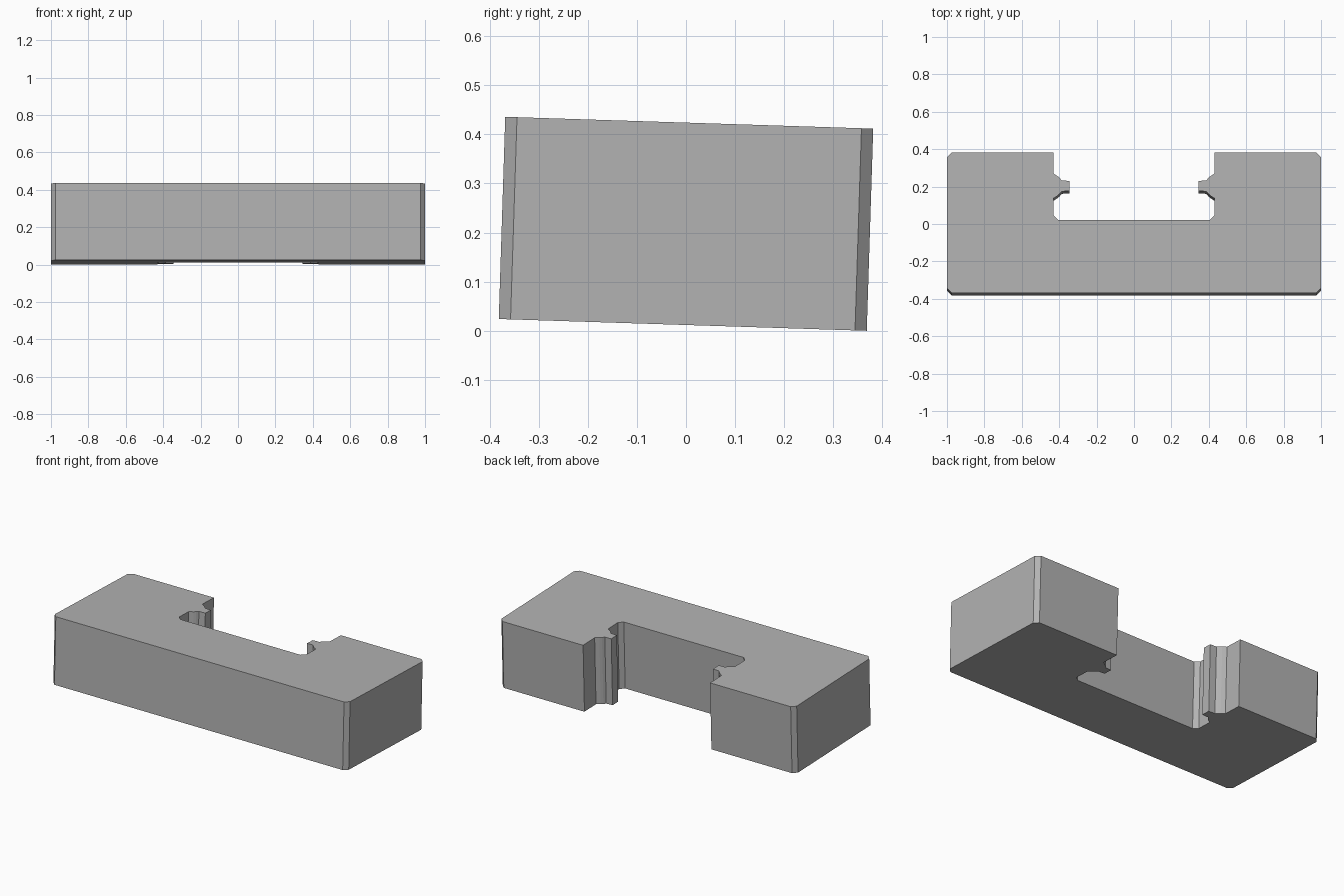
import bpy
import bmesh
from math import atan2
from mathutils import Matrix

cube = bpy.data.objects.get("Cube")
if cube:
    bpy.data.objects.remove(cube, do_unlink=True)

W, D, H = 1.0, 0.375, 0.412      # half width, half depth, height
CHAMFER = 0.024
TILT = atan2(-0.024, 0.75)
NOTCH_W, NOTCH_Y, NUB_Y = 0.43, 0.015, 0.197

# Flat grey material
grey = bpy.data.materials.new("plain grey")
grey.use_nodes = True
color = (0.45, 0.45, 0.45, 1)
grey.diffuse_color = color
grey.node_tree.nodes["Principled BSDF"].inputs["Base Color"].default_value = color

# Rounded shoulder and square tip of the clip, mirrored about its middle
clip = [(NOTCH_W, 0.066), (0.408, 0.052), (0.397, 0.042), (0.387, 0.029), (0.345, 0.027)]
nub = [(x, NUB_Y - y) for x, y in clip] + [(x, NUB_Y + y) for x, y in reversed(clip)]

# Right half of the outline, from the front edge round to the notch floor
half = [(W - CHAMFER, -D), (W, -D + CHAMFER), (W, D - CHAMFER), (W - CHAMFER, D), (NOTCH_W, D)]
half += list(reversed(nub))
half += [(NOTCH_W, NOTCH_Y + CHAMFER), (NOTCH_W - CHAMFER, NOTCH_Y)]
outline = half + [(-x, y) for x, y in reversed(half)]

# Extrude the outline into a block, then lean it slightly
bm = bmesh.new()
base = bm.faces.new([bm.verts.new((x, y, -H / 2)) for x, y in outline])
top = bmesh.ops.extrude_face_region(bm, geom=[base], use_keep_orig=True)["geom"]
bmesh.ops.translate(bm, vec=(0, 0, H),
                    verts=[v for v in top if isinstance(v, bmesh.types.BMVert)])
bmesh.ops.recalc_face_normals(bm, faces=bm.faces)
bm.transform(Matrix.Rotation(TILT, 4, "X"))
lowest = min(v.co.z for v in bm.verts)
bmesh.ops.translate(bm, vec=(0, 0, -lowest), verts=bm.verts)

mesh = bpy.data.meshes.new("notched_block")
bm.to_mesh(mesh)
bm.free()
mesh.materials.append(grey)
block = bpy.data.objects.new("notched_block", mesh)
bpy.context.collection.objects.link(block)
